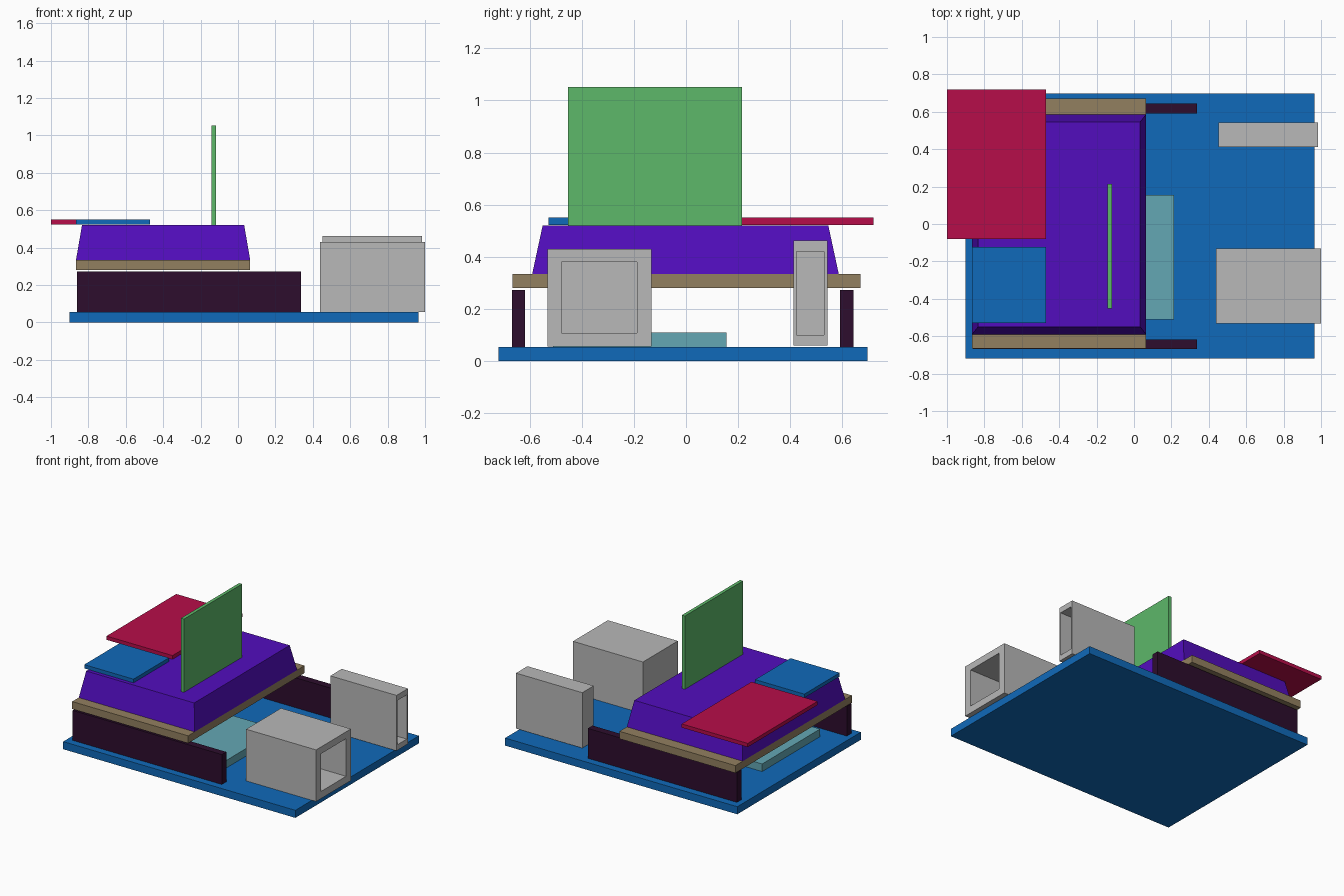
import bpy
import bmesh

cube = bpy.data.objects.get("Cube")
if cube:
    bpy.data.objects.remove(cube, do_unlink=True)


def material(name, rgb):
    mat = bpy.data.materials.new(name)
    mat.use_nodes = True
    mat.diffuse_color = (*rgb, 1)
    mat.node_tree.nodes["Principled BSDF"].inputs["Base Color"].default_value = (*rgb, 1)
    return mat


blue = material("blue", (0.005, 0.144, 0.49))
green = material("green", (0.11, 0.48, 0.144))
purple = material("purple", (0.084, 0.004, 0.51))
red = material("crimson", (0.47, 0.004, 0.067))
tan = material("tan", (0.29, 0.215, 0.117))
plum = material("dark plum", (0.026, 0.004, 0.026))
grey = material("light grey", (0.48, 0.48, 0.48))
teal = material("pale teal", (0.127, 0.39, 0.456))


def block(name, mat, xs, ys, zs, taper=(0, 0), opening=None):
    """Box between ranges; taper pulls the top in, opening hollows the +x face."""
    bm = bmesh.new()
    bmesh.ops.create_cube(bm, size=1)
    for v in bm.verts:
        side = [1 if c > 0 else 0 for c in v.co]
        v.co = (xs[side[0]], ys[side[1]], zs[side[2]])
        if side[2]:
            v.co.x += taper[0] * (1 - 2 * side[0])
            v.co.y += taper[1] * (1 - 2 * side[1])
    if opening:
        back, oy, oz = opening
        bm.normal_update()
        face = max(bm.faces, key=lambda f: f.normal.x)
        middle = face.calc_center_median()
        # Rim first, then the recess
        bmesh.ops.inset_region(bm, faces=[face], thickness=0.005)
        for v in face.verts:
            v.co.y = oy[v.co.y > middle.y]
            v.co.z = oz[v.co.z > middle.z]
        inner = bmesh.ops.extrude_discrete_faces(bm, faces=[face])["faces"][0]
        for v in inner.verts:
            v.co.x = back
    bmesh.ops.recalc_face_normals(bm, faces=bm.faces[:])
    mesh = bpy.data.meshes.new(name)
    bm.to_mesh(mesh)
    bm.free()
    mesh.materials.append(mat)
    obj = bpy.data.objects.new(name, mesh)
    bpy.context.collection.objects.link(obj)
    return obj


# Ground slab and low inner plate
block("base_slab", blue, (-0.9, 0.965), (-0.72, 0.697), (0, 0.055))
block("floor_plate", teal, (-0.72, 0.215), (-0.51, 0.155), (0.055, 0.11))

# Long side walls
for name, ys in (("front_wall", (-0.668, -0.617)), ("back_wall", (0.59, 0.643))):
    block(name, plum, (-0.86, 0.338), ys, (0.055, 0.272))

# Deck and tapered roof
block("deck", tan, (-0.866, 0.065), (-0.665, 0.67), (0.28, 0.334))
block("tapered_roof", purple, (-0.866, 0.065), (-0.59, 0.586), (0.334, 0.52),
      taper=(0.032, 0.04))

# Panels on the roof
block("upright_panel", green, (-0.141, -0.117), (-0.453, 0.214), (0.52, 1.052))
block("large_roof_panel", red, (-1, -0.47), (-0.08, 0.72), (0.523, 0.55))
block("small_roof_panel", blue, (-0.865, -0.47), (-0.528, -0.122), (0.523, 0.55))

# Hollow boxes, open toward the left
block("wide_box", grey, (0.438, 1), (-0.532, -0.132), (0.056, 0.431),
      opening=(0.495, (-0.477, -0.188), (0.108, 0.381)))
block("narrow_box", grey, (0.453, 0.985), (0.412, 0.543), (0.06, 0.462),
      opening=(0.495, (0.424, 0.53), (0.1, 0.421)))
